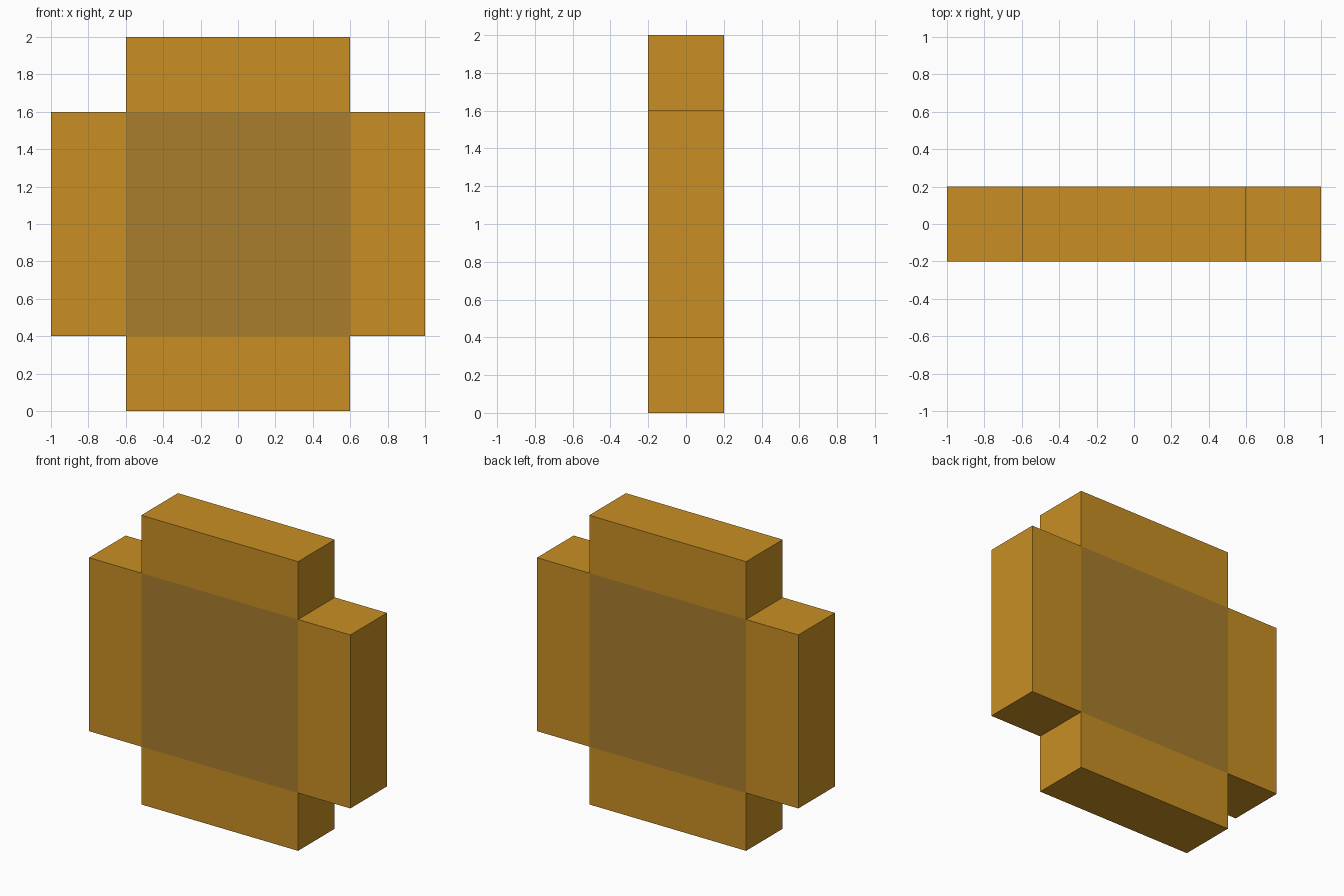
import bpy, bmesh

if "Cube" in bpy.data.objects:
    bpy.data.objects.remove(bpy.data.objects["Cube"])


def material(name, color):
    m = bpy.data.materials.new(name)
    m.diffuse_color = (*color, 1.0)
    m.use_nodes = True
    m.node_tree.nodes["Principled BSDF"].inputs["Base Color"].default_value = m.diffuse_color
    return m


amber = material("amber", (0.578, 0.275, 0.017))
dull_bronze = material("dull_bronze", (0.392, 0.205, 0.025))

# Cross profile: a 3 x 3 grid of cells without its corners
DEPTH = 0.4
xs = (-1.0, -0.6, 0.6, 1.0)
zs = (0.0, 0.4, 1.6, 2.0)
bm = bmesh.new()
for i in range(3):
    for k in range(3):
        if i == 1 or k == 1:
            corners = ((i, k), (i + 1, k), (i + 1, k + 1), (i, k + 1))
            bm.faces.new([bm.verts.new((xs[a], -DEPTH / 2, zs[b])) for a, b in corners])
bmesh.ops.remove_doubles(bm, verts=bm.verts[:], dist=0.001)

# Thicken the profile from front to back
back = bmesh.ops.extrude_face_region(bm, geom=bm.faces[:], use_keep_orig=True)
back_verts = [v for v in back["geom"] if isinstance(v, bmesh.types.BMVert)]
bmesh.ops.translate(bm, verts=back_verts, vec=(0, DEPTH, 0))
bmesh.ops.recalc_face_normals(bm, faces=bm.faces[:])

# The central panels on front and back have their own colour
for f in bm.faces:
    c = f.calc_center_median()
    central = abs(f.normal.y) > 0.9 and abs(c.x) < 0.1 and abs(c.z - 1) < 0.1
    f.material_index = 1 if central else 0

mesh = bpy.data.meshes.new("cross_block")
bm.to_mesh(mesh)
bm.free()
mesh.materials.append(amber)
mesh.materials.append(dull_bronze)
bpy.context.collection.objects.link(bpy.data.objects.new("cross_block", mesh))
